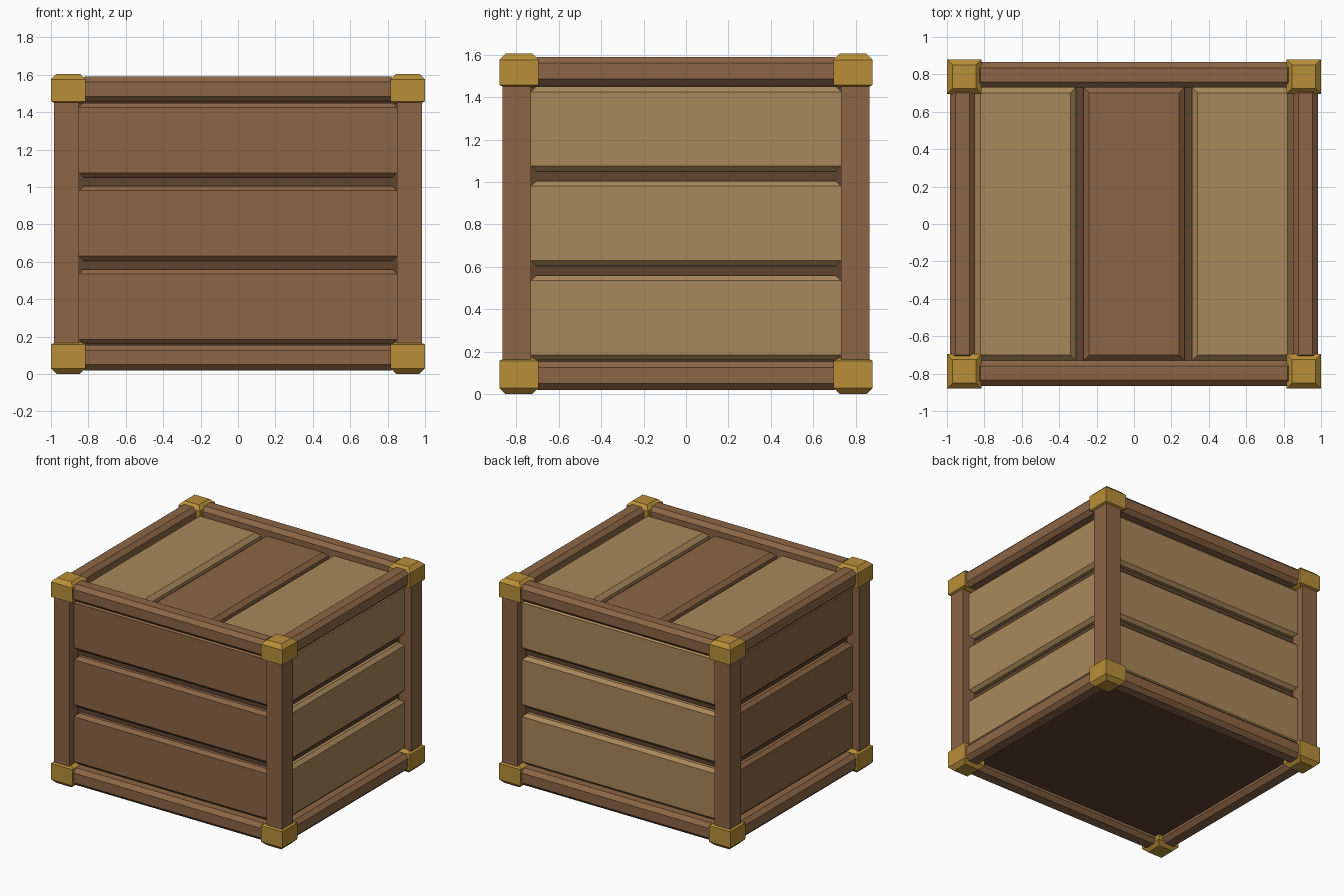
import bpy, bmesh

if "Cube" in bpy.data.objects:
    bpy.data.objects.remove(bpy.data.objects["Cube"])


def material(name, r, g, b):
    lin = [((c / 255 + 0.055) / 1.055) ** 2.4 for c in (r, g, b)]
    m = bpy.data.materials.new(name)
    m.diffuse_color = (*lin, 1)
    m.use_nodes = True
    m.node_tree.nodes["Principled BSDF"].inputs["Base Color"].default_value = m.diffuse_color
    return m


brown = material("brown wood", 140, 101, 69)
tan = material("tan wood", 169, 136, 90)
dark = material("dark wood", 94, 67, 48)
gold = material("brass", 185, 143, 56)


def block(name, lo, hi, mat, low_cap=0.0, high_cap=0.0, inset=None):
    """Box from lo to hi whose lower and upper ends taper inwards."""
    bm = bmesh.new()
    levels = [(lo[2], inset or low_cap), (lo[2] + low_cap, 0),
              (hi[2] - high_cap, 0), (hi[2], inset or high_cap)]
    if not (low_cap or high_cap):
        levels = [levels[0], levels[3]]
    rings = []
    for z, i in levels:
        rings.append([bm.verts.new(p) for p in (
            (lo[0] + i, lo[1] + i, z), (hi[0] - i, lo[1] + i, z),
            (hi[0] - i, hi[1] - i, z), (lo[0] + i, hi[1] - i, z))])
    bm.faces.new(rings[0][::-1])
    bm.faces.new(rings[-1])
    for a, b in zip(rings, rings[1:]):
        for k in range(4):
            n = (k + 1) % 4
            bm.faces.new((a[k], a[n], b[n], b[k]))
    bmesh.ops.recalc_face_normals(bm, faces=bm.faces)
    mesh = bpy.data.meshes.new(name)
    bm.to_mesh(mesh)
    bm.free()
    mesh.materials.append(mat)
    obj = bpy.data.objects.new(name, mesh)
    bpy.context.collection.objects.link(obj)
    return obj


def span(s, a, b):
    """Range a..b mirrored to the side given by the sign s."""
    return (a, b) if s > 0 else (-b, -a)


C = 0.03  # chamfer size

# Inner box seen through the gaps
block("inner_box", (-0.88, -0.76, 0.07), (0.88, 0.76, 1.48), dark)

# Corner posts and brass corner caps
for sx in (-1, 1):
    for sy in (-1, 1):
        x, y = span(sx, 0.85, 0.985), span(sy, 0.73, 0.865)
        block("corner_post", (x[0], y[0], 0.1), (x[1], y[1], 1.5), brown)
        x, y = span(sx, 0.815, 1.0), span(sy, 0.695, 0.88)
        block("lower_corner_cap", (x[0], y[0], 0), (x[1], y[1], 0.172),
              gold, C, 0.015, inset=C)
        block("upper_corner_cap", (x[0], y[0], 1.443), (x[1], y[1], 1.605),
              gold, 0.015, C, inset=C)

# Horizontal frame rails
for z0, z1 in ((0.02, 0.155), (1.455, 1.59)):
    for s in (-1, 1):
        y = span(s, 0.73, 0.865)
        block("long_rail", (-0.85, y[0], z0), (0.85, y[1], z1), brown, C, C)
        x = span(s, 0.85, 0.985)
        block("short_rail", (x[0], -0.73, z0), (x[1], 0.73, z1), brown, C, C)

# Side planks: front and left brown, back and right tan
for z in (0.16, 0.605, 1.05):
    for s, mat in ((-1, brown), (1, tan)):
        y = span(s, 0.70, 0.81)
        block("front_plank" if s < 0 else "back_plank",
              (-0.85, y[0], z), (0.85, y[1], z + 0.4), mat, 0.025, 0.025)
        x = span(s, 0.82, 0.93)
        block("left_plank" if s < 0 else "right_plank",
              (x[0], -0.73, z), (x[1], 0.73, z + 0.4), mat, 0.025, 0.025)

# Lid planks
for x0, x1, mat in ((-0.85, -0.31, tan), (-0.27, 0.27, brown), (0.31, 0.85, tan)):
    block("lid_plank", (x0, -0.73, 1.44), (x1, 0.73, 1.535), mat, C, C)
